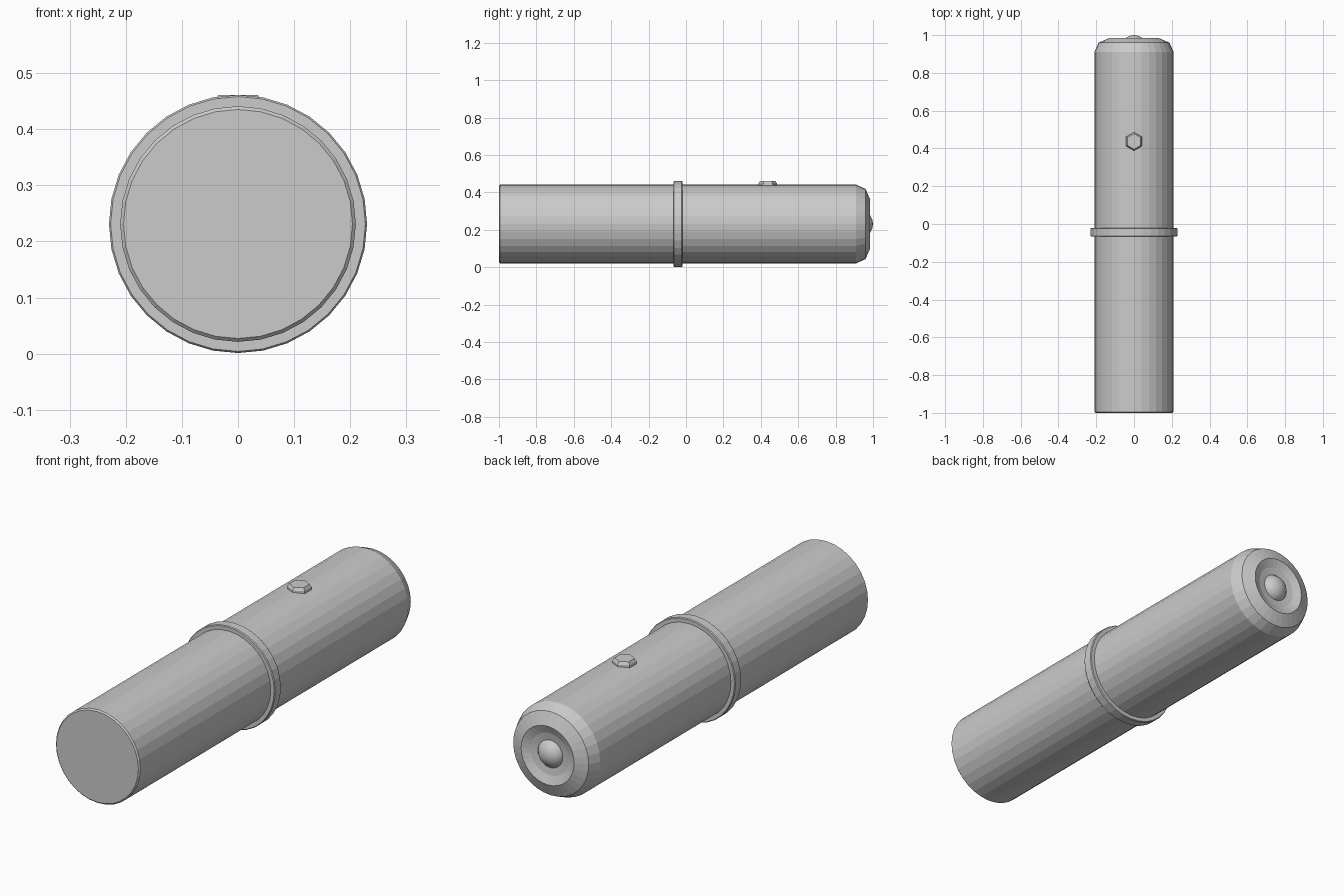
import bpy, bmesh, math
from mathutils import Vector

cube = bpy.data.objects.get("Cube")
if cube:
    bpy.data.objects.remove(cube, do_unlink=True)

AXIS_Z = 0.231

grey = bpy.data.materials.new("plain grey")
grey.use_nodes = True
grey.diffuse_color = (0.6, 0.6, 0.6, 1)
grey.node_tree.nodes["Principled BSDF"].inputs["Base Color"].default_value = (0.6, 0.6, 0.6, 1)


def lathe(name, profile, axis, origin, sides=32, closed=False, turn=0.0):
    """Spin (radius, height) points around the Y or Z axis."""
    bm = bmesh.new()
    rings = []
    for r, h in profile:
        ring = []
        for i in range(1 if r == 0 else sides):
            a = turn + math.tau * i / sides
            u, v = r * math.sin(a), r * math.cos(a)
            co = (u, h, v) if axis == "Y" else (u, v, h)
            ring.append(bm.verts.new(Vector(co) + Vector(origin)))
        rings.append(ring)
    pairs = list(zip(rings, rings[1:]))
    if closed:
        pairs.append((rings[-1], rings[0]))
    for a, b in pairs:
        for i in range(sides):
            j = (i + 1) % sides
            if len(a) == 1:
                bm.faces.new((a[0], b[j], b[i]))
            elif len(b) == 1:
                bm.faces.new((a[i], a[j], b[0]))
            else:
                bm.faces.new((a[i], a[j], b[j], b[i]))
    if not closed:
        for ring in (rings[0], rings[-1]):
            if len(ring) > 1:
                bm.faces.new(ring)
    bmesh.ops.recalc_face_normals(bm, faces=bm.faces)
    mesh = bpy.data.meshes.new(name)
    bm.to_mesh(mesh)
    bm.free()
    mesh.materials.append(grey)
    obj = bpy.data.objects.new(name, mesh)
    bpy.context.collection.objects.link(obj)
    return obj


centre = (0, 0, AXIS_Z)

# Tube with a thin front bevel, rounded back shoulder and dished end
lathe("tube_body", [(0.204, -1.0), (0.21, -0.994), (0.21, 0.91), (0.188, 0.96),
                    (0.132, 0.984), (0.095, 0.969), (0.05, 0.962)], "Y", centre)

# Raised collar around the middle
lathe("collar_ring", [(0.2, -0.067), (0.227, -0.067), (0.23, -0.063), (0.23, -0.024),
                      (0.227, -0.02), (0.2, -0.02)], "Y", centre, closed=True)

# Domed button in the back dish
dome = lathe("end_dome", [(0.062, 0.955), (0.061, 0.966), (0.045, 0.985),
                          (0.023, 0.996), (0, 1.0)], "Y", centre)
for p in dome.data.polygons:
    p.use_smooth = len(p.vertices) < 5

# Hexagonal push button on top
lathe("push_button", [(0.049, 0.42), (0.049, 0.449), (0.041, 0.461)], "Z",
      (0, 0.437, 0), sides=6)
